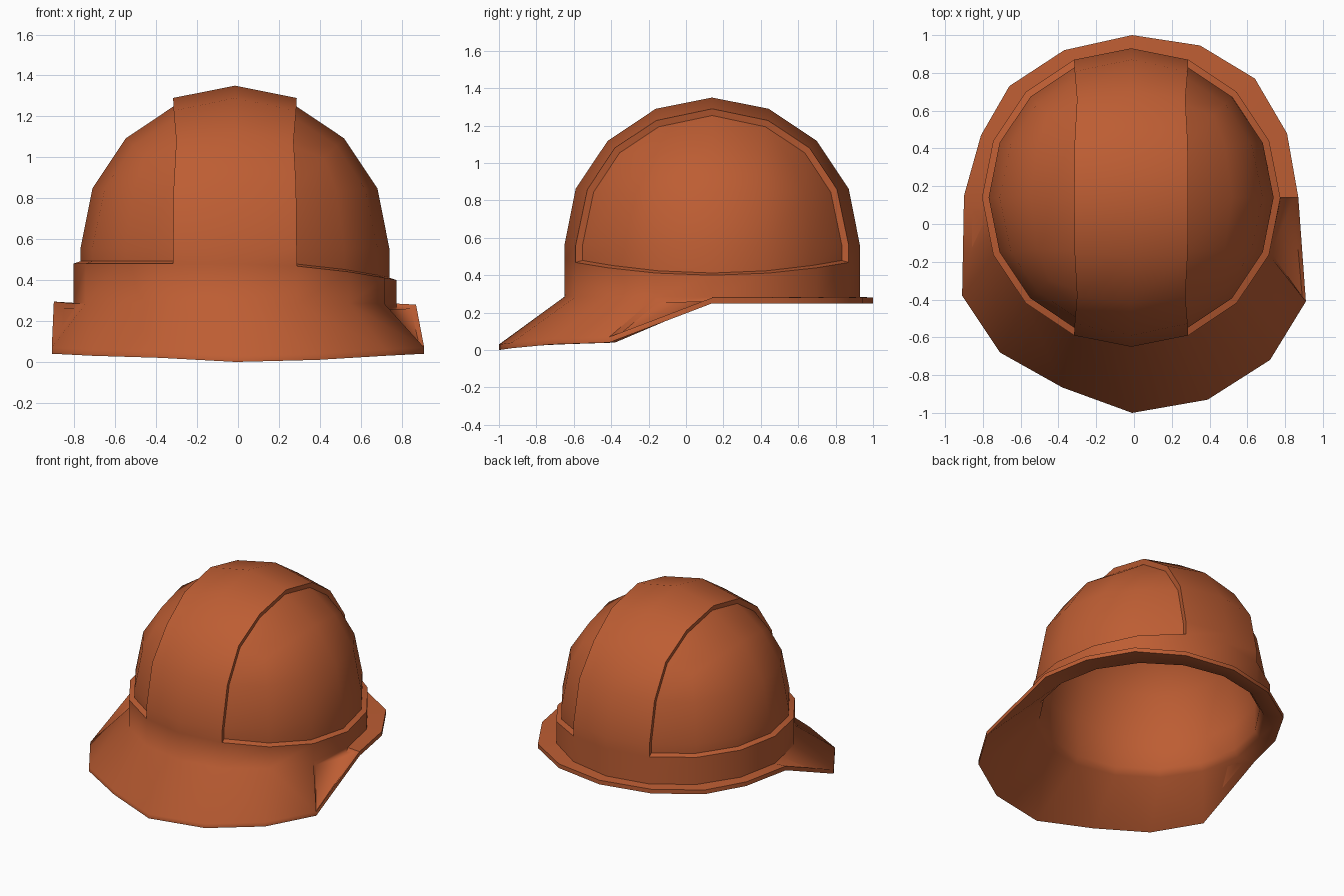
import bpy, bmesh
from mathutils import Vector

if "Cube" in bpy.data.objects:
    bpy.data.objects.remove(bpy.data.objects["Cube"])

CX, CY, CZ = -0.015, 0.14, 0.56      # centre of the dome
RING = [(2, 0), (2, 1), (2, 2), (1, 2), (0, 2), (-1, 2), (-2, 2), (-2, 1)]
RING += [(-x, -y) for x, y in RING]  # 16 columns, anticlockwise from +x


def direction(p):
    """Unit direction of a rounded-cube lattice point (each index -2..2)."""
    out = []
    for n, c in enumerate(p):
        others = [abs(o) for m, o in enumerate(p) if m != n]
        a = (0, 0.414 * (1 + 0.33 * (min(others) / 2) ** 2), 1)[abs(c)]
        out.append(a if c > 0 else -a)
    return Vector(out).normalized()


def dome(bm, radius, band_z, base_z):
    """Quad dome with a straight skirt; returns its base ring and faces."""
    verts, faces = {}, {}

    def vert(i, j, k):
        if (i, j, k) not in verts:
            d = direction((i, j, max(k, 0))) * radius
            z = CZ + d.z
            if k == -1:
                z = band_z - 0.08 * max(0, d.x / radius) ** 2
            elif k == -2:
                z = base_z
            verts[i, j, k] = bm.verts.new((CX + d.x, CY + d.y, z))
        return verts[i, j, k]

    def face(keys):
        f = bm.faces.new([vert(*k) for k in keys])
        faces[f] = (sum(abs(k[0]) for k in keys) / 4, sum(k[2] for k in keys) / 4)

    for i in range(-2, 2):
        for j in range(-2, 2):
            face([(i, j, 2), (i + 1, j, 2), (i + 1, j + 1, 2), (i, j + 1, 2)])
    for n in range(16):
        a, b = RING[n], RING[(n + 1) % 16]
        for k in range(-2, 2):
            face([(*a, k), (*b, k), (*b, k + 1), (*a, k + 1)])
    return [verts[x, y, -2] for x, y in RING], faces


def bridge(bm, a, b):
    return [bm.faces.new((a[n], b[n], b[(n + 1) % 16], a[(n + 1) % 16])) for n in range(16)]


bm = bmesh.new()
outer, shell_faces = dome(bm, 0.79, 0.48, 0.285)
inner, _ = dome(bm, 0.72, 0.48, 0.30)

# brim outline: x, y and underside height, same column order as the dome
RIM = [(.87, .14, .25), (.81, .48, .25), (.64, .77, .25), (.35, .945, .25),
       (-.01, 1, .25), (-.37, .92, .25), (-.66, .73, .25), (-.81, .47, .25),
       (-.90, .15, .265), (-.91, -.38, .04), (-.71, -.68, .03), (-.38, -.865, .02),
       (-.01, -1, 0), (.39, -.93, .01), (.72, -.72, .03), (.91, -.41, .04)]
top = [bm.verts.new((x, y, z + 0.03)) for x, y, z in RIM]
bottom = [bm.verts.new(p) for p in RIM]
lip = []
for x, y in RING:
    d = direction((x, y, 0)) * 0.75
    lip.append(bm.verts.new((CX + d.x, CY + d.y, 0.255)))
brim_top = bridge(bm, outer, top)
bridge(bm, top, bottom)
bridge(bm, bottom, lip)
bridge(bm, lip, inner)
bmesh.ops.recalc_face_normals(bm, faces=bm.faces)

# recessed side panels leave the raised centre ridge and lower band
panels = [f for f, (ax, ak) in shell_faces.items() if ax > 1 and ak > -1]
bmesh.ops.inset_region(bm, faces=panels, thickness=0.012, depth=-0.035,
                       use_even_offset=True)
# small slot in the brim on the right side
bmesh.ops.inset_individual(bm, faces=[brim_top[15]], thickness=0.022, depth=-0.025)

mesh = bpy.data.meshes.new("hard_hat_shell")
bm.to_mesh(mesh)
bm.free()
hat = bpy.data.objects.new("hard_hat_shell", mesh)
bpy.context.collection.objects.link(hat)

mat = bpy.data.materials.new("orange_plastic")
mat.diffuse_color = (0.51, 0.11, 0.033, 1)
mat.use_nodes = True
mat.node_tree.nodes["Principled BSDF"].inputs["Base Color"].default_value = mat.diffuse_color
mesh.materials.append(mat)

bpy.context.view_layer.objects.active = hat
hat.select_set(True)
bpy.ops.object.shade_smooth_by_angle(angle=1.0)
